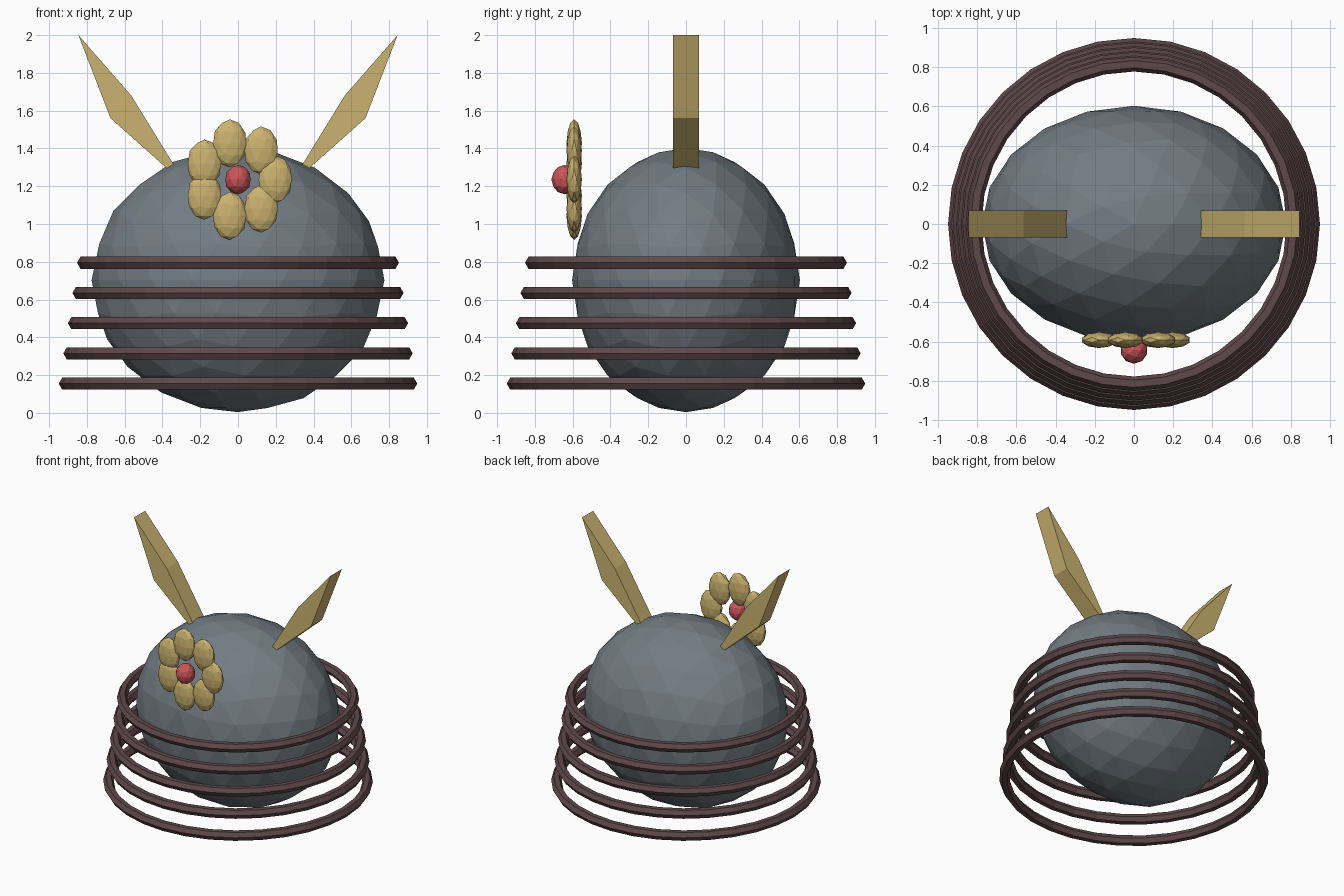
import bpy, bmesh, math
from mathutils import Matrix, Vector

if "Cube" in bpy.data.objects:
    bpy.data.objects.remove(bpy.data.objects["Cube"])


def material(name, rgb):
    m = bpy.data.materials.new(name)
    m.diffuse_color = (*rgb, 1.0)
    m.use_nodes = True
    m.node_tree.nodes["Principled BSDF"].inputs["Base Color"].default_value = m.diffuse_color
    return m


SLATE = material("slate grey", (0.17, 0.205, 0.23))
GOLD = material("pale gold", (0.60, 0.45, 0.16))
RED = material("soft red", (0.60, 0.09, 0.10))
PLUM = material("dark plum", (0.115, 0.065, 0.07))


def finish(name, bm, mat):
    bmesh.ops.recalc_face_normals(bm, faces=bm.faces)
    me = bpy.data.meshes.new(name)
    bm.to_mesh(me)
    bm.free()
    me.materials.append(mat)
    ob = bpy.data.objects.new(name, me)
    bpy.context.collection.objects.link(ob)
    return ob


def ellipsoid(name, centre, radii, detail, mat):
    bm = bmesh.new()
    mx = Matrix.Translation(centre) @ Matrix.Diagonal((*radii, 1.0))
    bmesh.ops.create_icosphere(bm, subdivisions=detail, radius=1.0, matrix=mx)
    return finish(name, bm, mat)


def ring(name, z, radius, tube, mat, segments=32, sides=6):
    bm = bmesh.new()
    loops = []
    for i in range(segments):
        a = 2 * math.pi * i / segments
        loop = []
        for j in range(sides):
            b = 2 * math.pi * j / sides
            r = radius + tube * math.cos(b)
            loop.append(bm.verts.new((r * math.cos(a), r * math.sin(a), z + tube * math.sin(b))))
        loops.append(loop)
    for i in range(segments):
        p, q = loops[i], loops[(i + 1) % segments]
        for j in range(sides):
            k = (j + 1) % sides
            bm.faces.new((p[j], q[j], q[k], p[k]))
    return finish(name, bm, mat)


def ear(name, side, mat):
    # Kite outline extruded through its thickness, lower tip sunk in the body
    outline = [(0.845, 2.0), (0.565, 1.68), (0.27, 1.2), (0.675, 1.56)]
    bm = bmesh.new()
    face = bm.faces.new([bm.verts.new((side * x, -0.068, z)) for x, z in outline])
    out = bmesh.ops.extrude_face_region(bm, geom=[face])
    moved = [g for g in out["geom"] if isinstance(g, bmesh.types.BMVert)]
    bmesh.ops.translate(bm, verts=moved, vec=Vector((0, 0.136, 0)))
    return finish(name, bm, mat)


# Body
ellipsoid("body", (0, 0, 0.703), (0.775, 0.603, 0.699), 3, SLATE)

# Stacked hoops, widening toward the bottom
for i in range(5):
    ring(f"hoop_{i + 1}", 0.155 + 0.16 * i, 0.912 - 0.0242 * i, 0.037, PLUM)

# Ears
ear("ear_right", 1, GOLD)
ear("ear_left", -1, GOLD)

# Flower
ellipsoid("flower_centre", (0, -0.643, 1.235), (0.07, 0.07, 0.078), 2, RED)
for i in range(7):
    a = 2 * math.pi * i / 7
    ellipsoid(f"petal_{i + 1}", (0.197 * math.cos(a), -0.592, 1.235 + 0.197 * math.sin(a)),
              (0.092, 0.041, 0.127), 2, GOLD)
